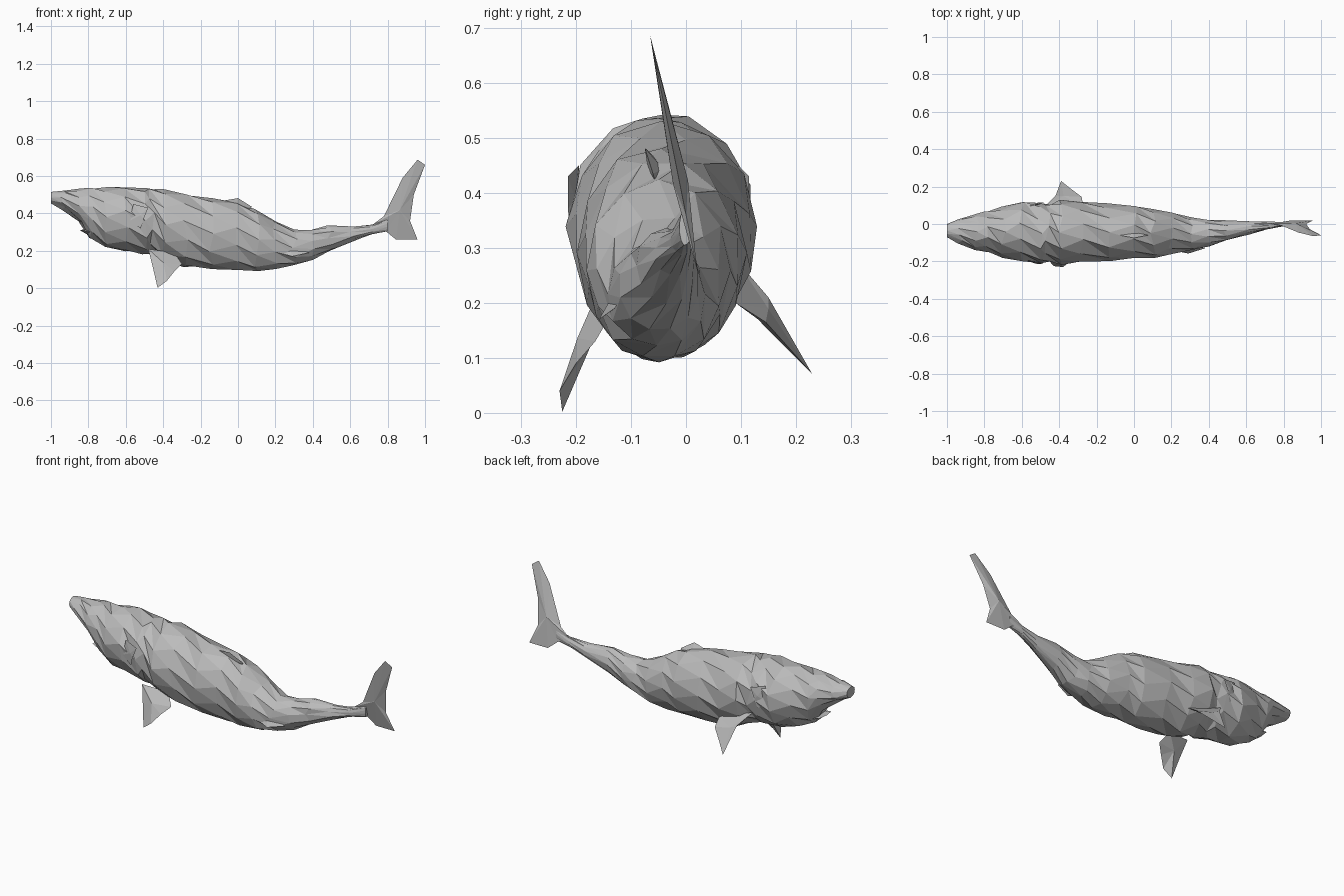
import bpy, bmesh, math, random
from mathutils import Vector

random.seed(4)
cube = bpy.data.objects.get("Cube")
if cube:
    bpy.data.objects.remove(cube, do_unlink=True)

grey = bpy.data.materials.new("fish_grey")
grey.use_nodes = True
grey.diffuse_color = (0.5, 0.5, 0.5, 1)
grey.node_tree.nodes["Principled BSDF"].inputs["Base Color"].default_value = (0.5, 0.5, 0.5, 1)


def finish(bm, name):
    bmesh.ops.triangulate(bm, faces=bm.faces[:])
    bmesh.ops.recalc_face_normals(bm, faces=bm.faces[:])
    mesh = bpy.data.meshes.new(name)
    bm.to_mesh(mesh)
    bm.free()
    mesh.materials.append(grey)
    obj = bpy.data.objects.new(name, mesh)
    bpy.context.collection.objects.link(obj)
    return obj


def fin(name, outline, centre, thick):
    """Thin faceted blade: an outline fanned to a raised point on each side."""
    bm = bmesh.new()
    rim = [bm.verts.new(p) for p in outline]
    centre = Vector(centre)
    normal = Vector()
    for a, b in zip(rim, rim[1:] + rim[:1]):
        normal += (a.co - centre).cross(b.co - centre)
    normal.normalize()
    for side in (1, -1):
        peak = bm.verts.new(centre + normal * thick * side)
        for a, b in zip(rim, rim[1:] + rim[:1]):
            bm.faces.new((a, b, peak))
    return finish(bm, name)


# Body: x, bottom z, top z, right y, left y
sections = [
    (-1.0, .455, .515, -.07, .0), (-.93, .42, .522, -.105, .025),
    (-.84, .35, .53, -.135, .052), (-.79, .265, .535, -.15, .065),
    (-.70, .22, .54, -.175, .09), (-.60, .20, .54, -.198, .122),
    (-.50, .185, .535, -.208, .105), (-.46, .187, .53, -.20, .10),
    (-.39, .155, .523, -.212, .122), (-.28, .115, .505, -.20, .118),
    (-.14, .104, .478, -.198, .108), (0, .098, .455, -.182, .097),
    (.10, .098, .42, -.178, .08), (.20, .10, .355, -.162, .062),
    (.30, .122, .31, -.142, .035), (.39, .15, .312, -.12, .025),
    (.49, .20, .335, -.09, .018), (.61, .25, .33, -.055, .014),
    (.72, .29, .342, -.028, .012), (.80, .305, .37, -.012, .01),
]
SIDES = 12
bm = bmesh.new()
rings = []
for i, (x, low, high, right, left) in enumerate(sections):
    ring = []
    for k in range(SIDES):
        a = math.tau * (k + 0.5 * (i % 2)) / SIDES
        grow = 1.02 + random.uniform(-.03, .03)
        y = (left + right) / 2 + math.sin(a) * (left - right) / 2 * grow
        z = (high + low) / 2 + math.cos(a) * (high - low) / 2 * grow
        shift = 0 if i in (0, len(sections) - 1) else random.uniform(-.015, .015)
        ring.append(bm.verts.new((x + shift, y, z)))
    rings.append(ring)
for i, (r, s) in enumerate(zip(rings, rings[1:])):
    for k in range(SIDES):
        n = (k + 1) % SIDES
        if i % 2:
            bm.faces.new((r[k], r[n], s[k]))
            bm.faces.new((r[n], s[n], s[k]))
        else:
            bm.faces.new((r[k], r[n], s[k]))
            bm.faces.new((r[n], s[n], s[k]))
bm.faces.new(rings[0])
bm.faces.new(rings[-1])
finish(bm, "body")

# Tail fin leans slightly sideways with height
tail = [(.72, .34), (.78, .385), (.88, .59), (.96, .687), (1.0, .66), (.94, .50),
        (.92, .36), (.96, .26), (.845, .26), (.79, .305)]
fin("tail_fin", [(x, .02 - .2 * (z - .26), z) for x, z in tail], (.865, -.01, .42), .014)

# Pectoral fins
fin("right_pectoral_fin",
    [(-.48, -.165, .21), (-.455, -.195, .11), (-.43, -.225, .002), (-.38, -.23, .04),
     (-.34, -.20, .09), (-.30, -.165, .13), (-.34, -.13, .19)], (-.40, -.185, .13), .014)
fin("left_pectoral_fin",
    [(-.48, .09, .28), (-.42, .15, .21), (-.39, .23, .07), (-.34, .19, .115),
     (-.28, .145, .165), (-.27, .09, .20)], (-.38, .14, .18), .014)

# Small back and belly fins
fin("dorsal_fin", [(-.12, -.05, .44), (-.08, -.06, .468), (0, -.075, .482),
                   (.075, -.06, .435), (.04, -.05, .40)], (-.01, -.055, .44), .014)
fin("rear_belly_fin", [(.18, -.135, .20), (.29, -.158, .17), (.38, -.13, .19),
                       (.30, -.11, .22)], (.28, -.135, .195), .008)

# Lower lip under the mouth
fin("lower_lip", [(-.84, -.09, .312), (-.845, -.045, .31), (-.84, .01, .312),
                  (-.76, .03, .29), (-.74, -.12, .29)], (-.79, -.045, .30), .02)

# Gill flaps, one on each side
for name, y, out in (("right_gill_flap", -.195, -.02), ("left_gill_flap", .095, .02)):
    fin(name, [(-.56, y, .45), (-.48, y + out, .43), (-.505, y + out, .37),
               (-.52, y + out * .6, .32), (-.58, y, .36)], (-.52, y + out * .6, .39), .006)
